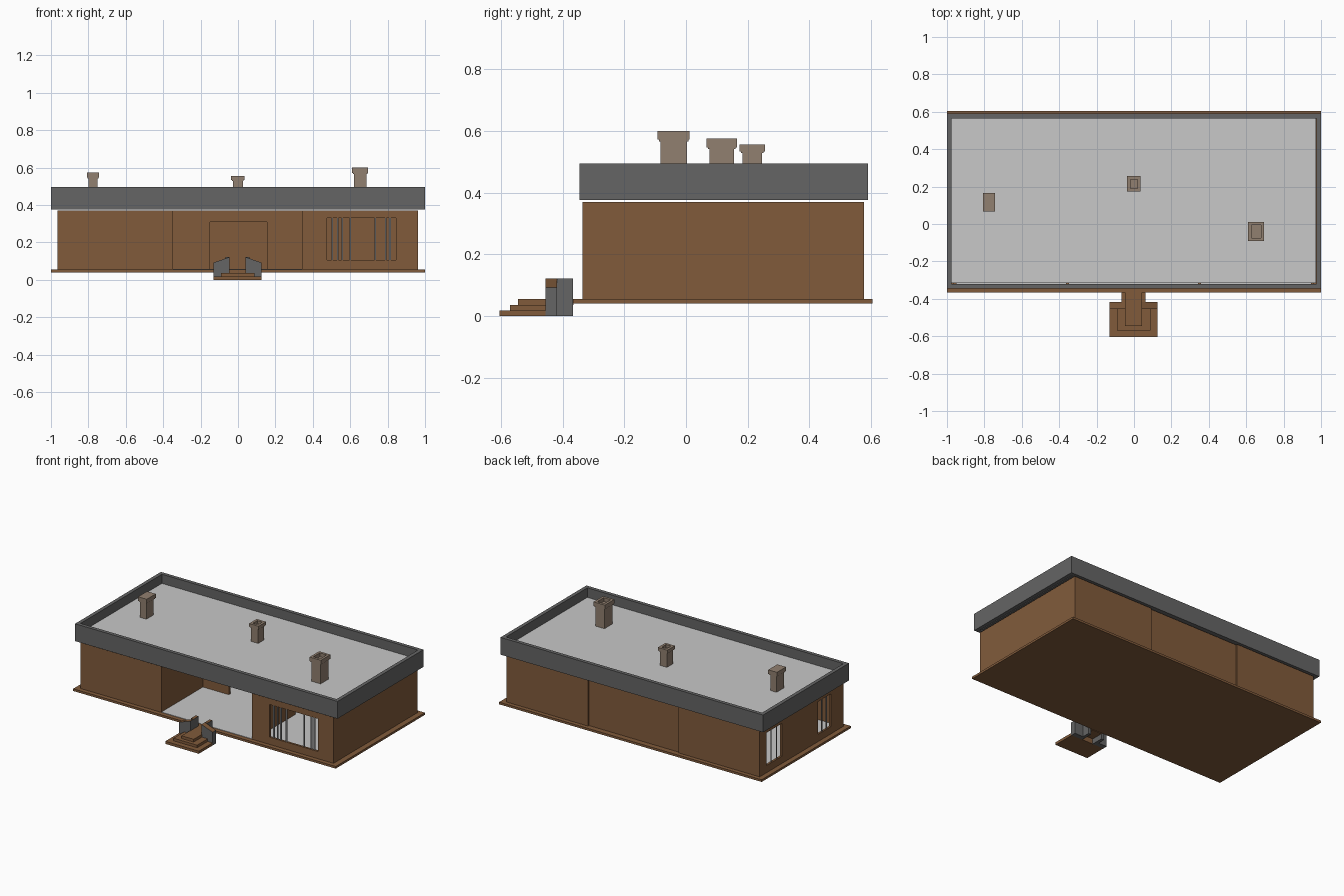
import bpy, bmesh

if "Cube" in bpy.data.objects:
    bpy.data.objects.remove(bpy.data.objects["Cube"])


def material(name, rgb):
    m = bpy.data.materials.new(name)
    m.diffuse_color = (*rgb, 1)
    m.use_nodes = True
    m.node_tree.nodes["Principled BSDF"].inputs["Base Color"].default_value = m.diffuse_color
    return m


BROWN = material("brown wood", (0.22, 0.105, 0.044))
GREY = material("dark grey", (0.130, 0.130, 0.130))
LIGHT = material("light grey", (0.58, 0.58, 0.58))
TAUPE = material("taupe chimney", (0.285, 0.215, 0.16))
PANE = material("mid grey", (0.25, 0.25, 0.25))


def finish(name, bm, mats):
    bmesh.ops.recalc_face_normals(bm, faces=bm.faces)
    me = bpy.data.meshes.new(name)
    bm.to_mesh(me)
    bm.free()
    for m in mats:
        me.materials.append(m)
    ob = bpy.data.objects.new(name, me)
    bpy.context.collection.objects.link(ob)
    return ob


def add_box(bm, x0, x1, y0, y1, z0, z1):
    vs = bmesh.ops.create_cube(bm, size=1)["verts"]
    for v in vs:
        v.co = (x1 if v.co.x > 0 else x0, y1 if v.co.y > 0 else y0, z1 if v.co.z > 0 else z0)


def boxes(name, mat, *dims):
    bm = bmesh.new()
    for d in dims:
        add_box(bm, *d)
    return finish(name, bm, [mat])


def ring(name, mat, x0, x1, y0, y1, z0, z1, t):
    """Hollow rectangular frame, open above and below."""
    bm = bmesh.new()
    rows = []
    for inset, z in ((0, z0), (0, z1), (t, z1), (t, z0)):
        rows.append([bm.verts.new((x, y, z)) for x, y in (
            (x0 + inset, y0 + inset), (x1 - inset, y0 + inset),
            (x1 - inset, y1 - inset), (x0 + inset, y1 - inset))])
    for i in range(4):
        a, b = rows[i], rows[(i + 1) % 4]
        for k in range(4):
            n = (k + 1) % 4
            bm.faces.new((a[k], a[n], b[n], b[k]))
    return finish(name, bm, [mat])


def wall(name, axis, lo, hi, a, b, holes=()):
    """Wall along an axis, from lo to hi, between depths a and b, with (h0, h1, z0, z1) openings."""
    def seg(p, q, z0, z1):
        return (p, q, a, b, z0, z1) if axis == "x" else (a, b, p, q, z0, z1)
    dims, cur = [], lo
    for h0, h1, z0, z1 in holes:
        dims.append(seg(cur, h0, Z0, Z1))
        if z0 > Z0:
            dims.append(seg(h0, h1, Z0, z0))
        dims.append(seg(h0, h1, z1, Z1))
        cur = h1
    dims.append(seg(cur, hi, Z0, Z1))
    return boxes(name, BROWN, *dims)


Z0, Z1, T = 0.055, 0.37, 0.015
XL, XR, YF, YB = -0.965, 0.962, -0.335, 0.577
PL, PR, PY = -0.348, 0.342, 0.115   # porch sides and rear

# Base and floor
boxes("base_slab", BROWN, (-1, 1, -0.365, 0.605, 0.04, Z0))
boxes("floor", LIGHT, (XL + T, XR - T, YF + T, YB - 2 * T, Z0, 0.058),
      (PL, PR, YF, YF + T, Z0, 0.058))

# Outer walls
wall("front_left_wall", "x", XL, PL, YF, YF + T)
wall("front_right_wall", "x", PR, XR, YF, YF + T, [(0.475, 0.845, 0.105, 0.33)])
wall("right_wall", "y", YF + T, YB - T, XR - T, XR)
wall("left_wall", "y", YF + T, YB - T, XL, XL + T,
     [(-0.20, -0.06, 0.105, 0.33), (0.335, 0.50, 0.105, 0.33)])
wall("back_left_wall", "x", XL, PL, YB - T, YB)
wall("back_middle_wall", "x", PL, PR, YB - T - 0.01, YB - 0.01)
wall("back_right_wall", "x", PR, XR, YB - T, YB)

# Porch recess with doorway
wall("porch_left_wall", "y", YF + T, PY, PL - T, PL)
wall("porch_right_wall", "y", YF + T, PY, PR, PR + T)
wall("porch_rear_wall", "x", PL, PR, PY, PY + T, [(-0.15, 0.155, Z0, 0.31)])

# Thin window bars
boxes("front_window_bars", PANE, *[(x, x + 0.009, YF + 0.004, YF + 0.01, 0.105, 0.33)
      for x in (0.50, 0.528, 0.553, 0.595, 0.73, 0.785, 0.808)])
boxes("side_window_bars", PANE, *[(XL + 0.004, XL + 0.01, y, y + 0.006, 0.105, 0.33)
      for y in (-0.16, -0.11, 0.38, 0.44)])

# Flat roof with parapet
boxes("roof_underside", GREY, (-0.975, 0.97, -0.31, 0.572, 0.376, 0.426))
boxes("roof_surface", LIGHT, (-0.975, 0.972, -0.315, 0.568, 0.426, 0.432))
ring("parapet", GREY, -1, 1, -0.345, 0.59, 0.376, 0.495, 0.025)

# Chimneys: shaft, neck and cap
for name, x0, x1, y0, y1, ztop, cap, hollow in (
        ("left", -0.808, -0.742, 0.067, 0.165, 0.575, 0.028, False),
        ("middle", -0.037, 0.035, 0.174, 0.256, 0.556, 0.022, True),
        ("right", 0.61, 0.696, -0.092, 0.012, 0.60, 0.028, True)):
    d = 0.009
    zc = ztop - cap
    boxes(name + "_chimney_shaft", TAUPE,
          (x0 + d, x1 - d, y0 + d, y1 - d, 0.43, zc - 0.006),
          (x0 + d / 2, x1 - d / 2, y0 + d / 2, y1 - d / 2, zc - 0.006, zc + 0.002))
    if hollow:
        ring(name + "_chimney_cap", TAUPE, x0, x1, y0, y1, zc, ztop, 0.017)
    else:
        boxes(name + "_chimney_cap", TAUPE, (x0, x1, y0, y1, zc, ztop))

# Entrance steps
boxes("steps", BROWN, (-0.13, 0.125, -0.605, -0.45, 0, 0.018),
      (-0.092, 0.088, -0.57, -0.45, 0.018, 0.036),
      (-0.048, 0.044, -0.545, -0.365, 0.036, 0.055))

# Stair cheeks: sloped wing plus side post, brown on top
for side, s in (("left", -1), ("right", 1)):
    bm = bmesh.new()
    c = -0.0025
    add_box(bm, *sorted((c + s * 0.042, c + s * 0.128)), -0.455, -0.418, 0, 0.122)
    for v in bm.verts:
        if v.co.z > 0.1 and abs(v.co.x - c) > 0.1:
            v.co.z = 0.092
    add_box(bm, *sorted((c + s * 0.042, c + s * 0.063)), -0.418, -0.366, 0, 0.122)
    bmesh.ops.recalc_face_normals(bm, faces=bm.faces)
    for f in bm.faces:
        f.material_index = 1 if f.normal.z > 0.5 else 0
    finish(side + "_stair_cheek", bm, [GREY, BROWN])
